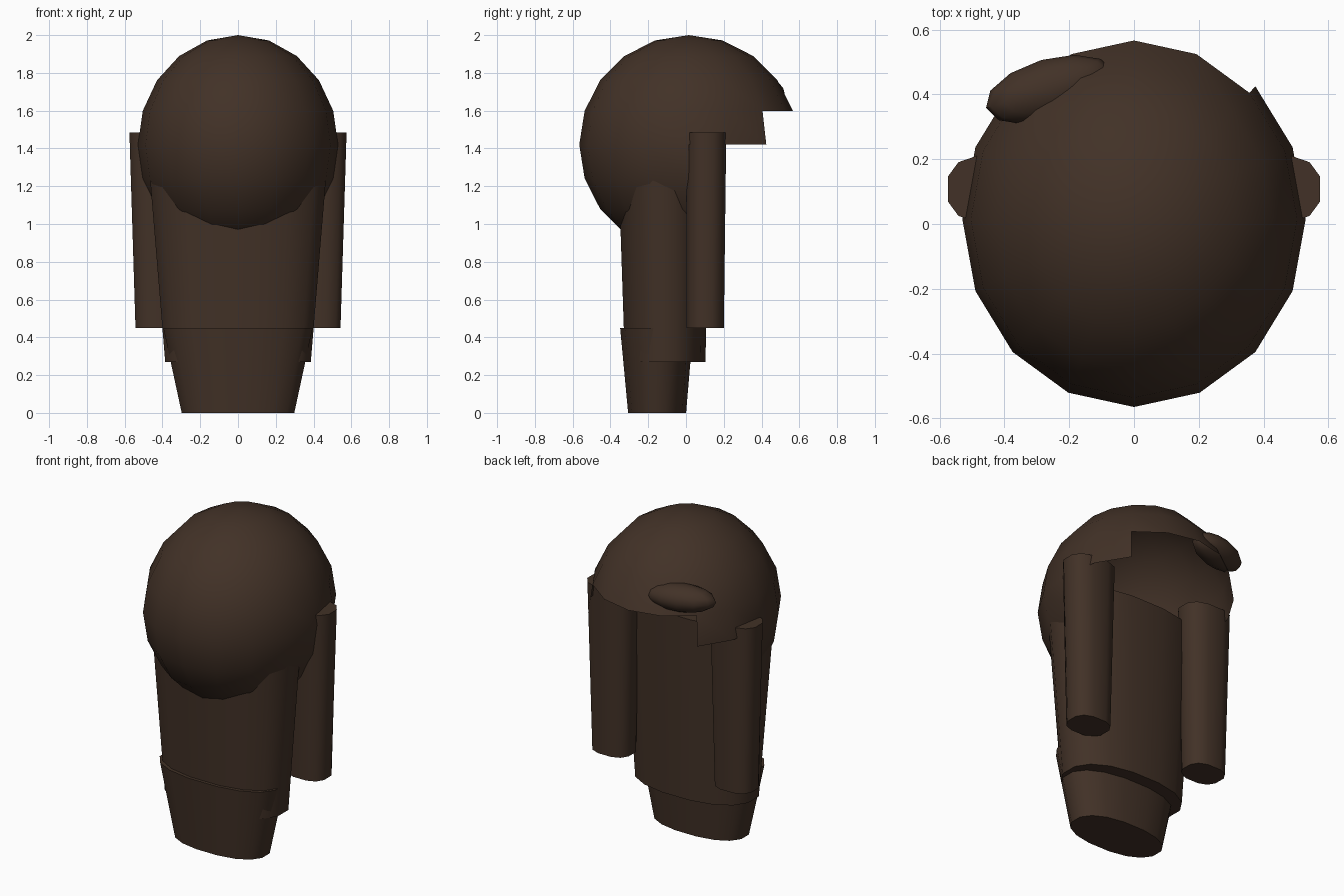
import bpy, bmesh, math
from mathutils import Matrix, Vector

if "Cube" in bpy.data.objects:
    bpy.data.objects.remove(bpy.data.objects["Cube"])

# One flat colour for everything
brown = bpy.data.materials.new("dark_brown_hair")
brown.use_nodes = True
colour = (0.054, 0.031, 0.020, 1)
brown.diffuse_color = colour
brown.node_tree.nodes["Principled BSDF"].inputs["Base Color"].default_value = colour


def finish(name, bm, angle=50):
    mesh = bpy.data.meshes.new(name)
    bm.to_mesh(mesh)
    bm.free()
    mesh.materials.append(brown)
    obj = bpy.data.objects.new(name, mesh)
    bpy.context.collection.objects.link(obj)
    bpy.ops.object.select_all(action="DESELECT")
    obj.select_set(True)
    bpy.context.view_layer.objects.active = obj
    bpy.ops.object.shade_smooth_by_angle(angle=math.radians(angle))
    return obj


def lock(name, rings, power, sides):
    """Closed tapered lock of hair; each ring is (x, y, z, half width, half depth)."""
    bm = bmesh.new()
    loops = []
    for cx, cy, z, rx, ry in rings:
        loop = []
        for i in range(sides):
            a = math.tau * (i + 0.5) / sides
            c, s = math.cos(a), math.sin(a)
            px = math.copysign(abs(c) ** (2 / power), c)
            py = math.copysign(abs(s) ** (2 / power), s)
            loop.append(bm.verts.new((cx + rx * px, cy + ry * py, z)))
        loops.append(loop)
    for low, high in zip(loops, loops[1:]):
        for i in range(sides):
            j = (i + 1) % sides
            bm.faces.new((low[i], low[j], high[j], high[i]))
    bm.faces.new(loops[0][::-1])
    bm.faces.new(loops[-1])
    return finish(name, bm)


# Rounded cap, opened at the face with a raised fringe
centre = Vector((0, 0.015, 1.42))
bm = bmesh.new()
bmesh.ops.create_uvsphere(bm, u_segments=16, v_segments=10, radius=1)
opening = []
for f in bm.faces:
    m = f.calc_center_median()
    lower_face = m.z < 0 and m.y > 0
    fringe_gap = 0 < m.z < 0.25 and m.y > abs(m.x)
    if lower_face or fringe_gap:
        opening.append(f)
bmesh.ops.delete(bm, geom=opening, context="FACES")
bmesh.ops.transform(bm, verts=bm.verts,
                    matrix=Matrix.Translation(centre) @ Matrix.Diagonal((0.53, 0.58, 0.58, 1)))
finish("hair_cap", bm)

# Long hair in two overlapping lengths
lock("long_hair", [(0, -0.11, 0.27, 0.392, 0.217),
                   (0, -0.12, 1.40, 0.487, 0.245)], 2.3, 16)
lock("hair_ends", [(0, -0.153, 0, 0.303, 0.156),
                   (0, -0.155, 0.45, 0.402, 0.197)], 2.3, 16)

# Matching side locks beside the face
for side, label in ((1, "left"), (-1, "right")):
    lock(label + "_side_lock", [(side * 0.42, 0.102, 0.45, 0.126, 0.101),
                                (side * 0.422, 0.108, 1.485, 0.157, 0.108)], 2.6, 12)

# Small tuft resting on the fringe
bm = bmesh.new()
bmesh.ops.create_uvsphere(bm, u_segments=12, v_segments=8, radius=1)
place = (Matrix.Translation((-0.26, 0.415, 1.69)) @ Matrix.Rotation(math.radians(16), 4, "Z")
         @ Matrix.Diagonal((0.205, 0.095, 0.08, 1)))
bmesh.ops.transform(bm, verts=bm.verts, matrix=place)
finish("fringe_tuft", bm)
